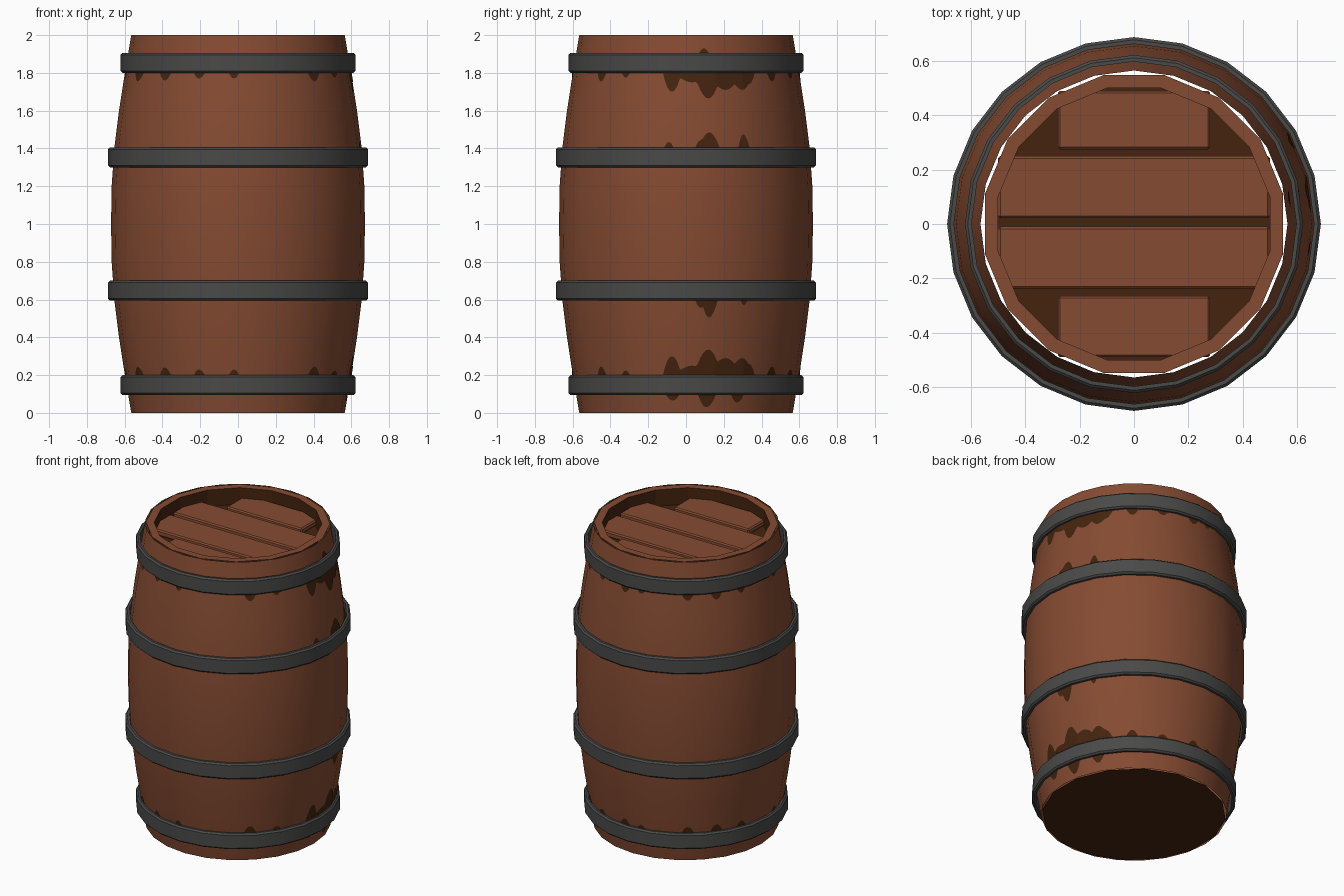
import bpy, bmesh, math

if "Cube" in bpy.data.objects:
    bpy.data.objects.remove(bpy.data.objects["Cube"])

SIDES = 24


def material(name, rgb):
    m = bpy.data.materials.new(name)
    m.diffuse_color = (*rgb, 1)
    m.use_nodes = True
    m.node_tree.nodes["Principled BSDF"].inputs["Base Color"].default_value = m.diffuse_color
    return m


WOOD = material("brown wood", (0.235, 0.0704, 0.0319))
DARK = material("dark brown wood", (0.058, 0.0176, 0.0048))
IRON = material("dark grey iron", (0.068, 0.067, 0.066))


def finish(name, bm, mats, smooth=True):
    bmesh.ops.remove_doubles(bm, verts=bm.verts, dist=1e-5)
    me = bpy.data.meshes.new(name)
    bm.to_mesh(me)
    bm.free()
    for m in mats:
        me.materials.append(m)
    ob = bpy.data.objects.new(name, me)
    bpy.context.collection.objects.link(ob)
    if smooth:
        bpy.ops.object.select_all(action='DESELECT')
        ob.select_set(True)
        bpy.context.view_layer.objects.active = ob
        bpy.ops.object.shade_smooth_by_angle(angle=math.radians(30))
    return ob


def lathe(profile, n=SIDES, phase=0.0, closed=False):
    """Turn (radius, z) points around z; points listed upwards face outward."""
    bm = bmesh.new()
    rings = []
    for r, z in profile:
        rings.append([bm.verts.new((r * math.cos(phase + i * math.tau / n),
                                    r * math.sin(phase + i * math.tau / n), z))
                      for i in range(n)])
    pairs = list(zip(rings, rings[1:] + rings[:1])) if closed else list(zip(rings, rings[1:]))
    for a, b in pairs:
        for i in range(n):
            j = (i + 1) % n
            bm.faces.new((a[i], a[j], b[j], b[i]))
    return bm


def disc(name, r, z, n, phase, mat, up=True):
    bm = bmesh.new()
    vs = [bm.verts.new((r * math.cos(phase + i * math.tau / n),
                        r * math.sin(phase + i * math.tau / n), z)) for i in range(n)]
    bm.faces.new(vs if up else vs[::-1])
    return finish(name, bm, [mat], False)


# Barrel body, bulging in the middle
half = [(0.672, 1.0), (0.669, 1.2), (0.655, 1.4), (0.63, 1.6), (0.599, 1.8), (0.565, 2.0)]
BODY = [(r, 2 - z) for r, z in half[:0:-1]] + half
finish("barrel_body", lathe(BODY), [WOOD])


def body_radius(z, deg):
    """Radius of the faceted body at a height and angle."""
    for (r0, z0), (r1, z1) in zip(BODY, BODY[1:]):
        if z <= z1 + 1e-6:
            r = r0 + (r1 - r0) * (z - z0) / (z1 - z0)
            break
    return r * math.cos(math.radians(7.5)) / math.cos(math.radians(deg % 15 - 7.5))


# Iron hoops
def hoop(name, z0, z1, ri, ro):
    c = 0.01
    prof = [(ri, z0), (ro - c, z0), (ro, z0 + c), (ro, z1 - c), (ro - c, z1), (ri, z1)]
    finish(name, lathe(prof, closed=True), [IRON])


hoop("hoop_top", 1.80, 1.905, 0.598, 0.622)
hoop("hoop_upper", 1.30, 1.405, 0.663, 0.688)
hoop("hoop_lower", 0.595, 0.70, 0.663, 0.688)
hoop("hoop_bottom", 0.095, 0.20, 0.598, 0.622)

# Recessed lid: sixteen-sided rim, dark inner wall and floor
PH = math.radians(11.25)
bm = lathe([(0.51, 1.885), (0.51, 2.0), (0.56, 2.0)], 16, PH)
bmesh.ops.reverse_faces(bm, faces=bm.faces[:])
for f in bm.faces:
    f.material_index = 0 if abs(f.normal.z) > 0.5 or f.calc_center_median().z > 1.99 else 1
finish("lid_rim", bm, [WOOD, DARK], False)
disc("lid_floor", 0.56, 1.89, 16, PH, DARK)
disc("barrel_bottom", 0.56, 0.0, 16, PH, DARK, up=False)

# Lid planks
for k, (hx, y0, y1) in enumerate([(0.28, 0.275, 0.49), (0.5, 0.022, 0.25),
                                  (0.5, -0.238, -0.01), (0.28, -0.49, -0.265)]):
    bm = bmesh.new()
    bmesh.ops.create_cube(bm, size=1)
    for v in bm.verts:
        v.co = (v.co.x * 2 * hx, (y0 + y1) / 2 + v.co.y * (y1 - y0), 1.91 + v.co.z * 0.04)
    bmesh.ops.bevel(bm, geom=bm.edges[:], offset=0.008, segments=1, affect='EDGES')
    finish("lid_plank_%d" % (k + 1), bm, [WOOD], False)


# Dark damp stains: thin skins running from a hoop edge
def stain(name, z0, way, bumps):
    """bumps: (angle, half width in degrees, length)."""
    def length(a):
        best = 0
        for c, w, d in bumps:
            t = abs((a - c + 180) % 360 - 180) / w
            best = max(best, d * (1 - t ** 2) if t < 1 else 0)
        return best

    def point(a, z):
        r = body_radius(z, a) + 0.003
        t = math.radians(a)
        return (r * math.cos(t), r * math.sin(t), z)

    bm = bmesh.new()
    rows = 4
    for a in range(360):
        d0, d1 = length(a), length(a + 1)
        if d0 + d1 <= 0:
            continue
        for k in range(rows):
            s, t = k / rows, (k + 1) / rows
            ps = [point(a, z0 + way * d0 * s), point(a + 1, z0 + way * d1 * s),
                  point(a + 1, z0 + way * d1 * t), point(a, z0 + way * d0 * t)]
            if d0 == 0:
                ps = [ps[0], ps[1], ps[2]]
            elif d1 == 0:
                ps = [ps[0], ps[1], ps[3]]
            if k > 0 and d0 == 0:
                ps = [ps[0], ps[1], ps[2]]
            f = bm.faces.new([bm.verts.new(p) for p in (ps if way > 0 else ps[::-1])])
    finish(name, bm, [DARK])


ends = [(209, 5, .055), (230, 4, .05), (250, 3.5, .04), (268, 3, .04), (312, 4, .055),
        (328, 3, .035), (49, 4, .055), (67, 4, .04), (87, 4, .05), (98, 3, .035),
        (126, 4, .05), (143, 4, .055), (159, 3.5, .045), (188, 3.5, .04),
        (-7, 5, .11), (3, 9, .06), (11, 7, .145), (20, 9, .10), (29, 7, .10), (33, 5, .07)]
stain("stain_top", 1.81, -1, ends)
stain("stain_bottom", 0.19, 1, ends)
stain("stain_top_edge", 1.895, 1, [(9.5, 3, .035)])
stain("stain_bottom_edge", 0.105, -1, [(-7, 4, .04), (11, 5, .075), (28, 4, .05)])
stain("stain_upper", 1.395, 1, [(11, 5, .09), (7, 3, .05), (28, 3, .08), (-8, 2.5, .04)])
stain("stain_lower", 0.605, -1, [(11, 4, .10), (7, 3, .05), (28, 2, .035)])
